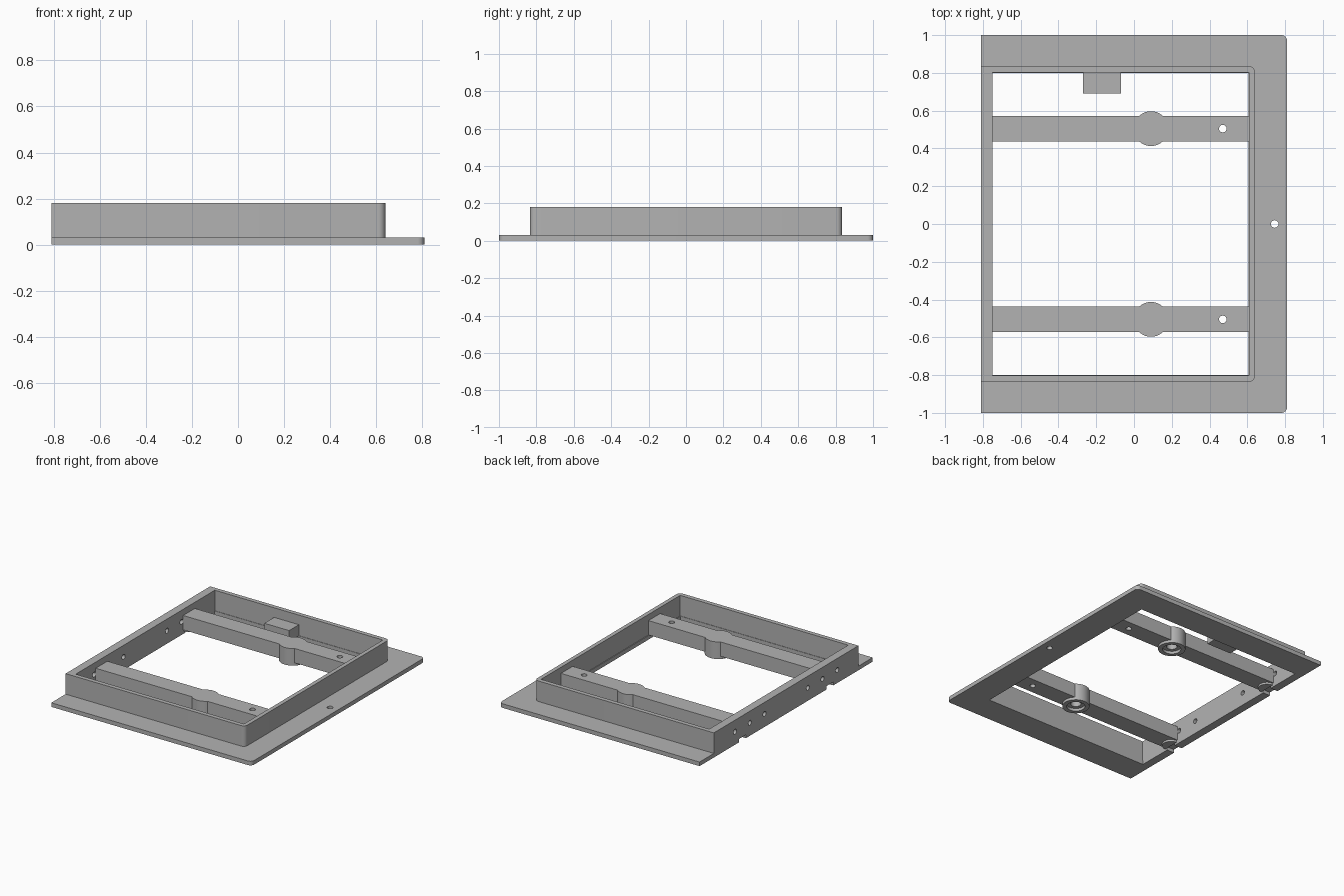
import bpy, bmesh, math

cube = bpy.data.objects.get("Cube")
if cube:
    bpy.data.objects.remove(cube, do_unlink=True)

grey = bpy.data.materials.new("plain_grey")
grey.use_nodes = True
colour = (0.45, 0.45, 0.45, 1)
grey.diffuse_color = colour
grey.node_tree.nodes["Principled BSDF"].inputs["Base Color"].default_value = colour


def prism(name, points, z0, z1):
    """Extrude a flat outline from z0 up to z1."""
    bm = bmesh.new()
    face = bm.faces.new([bm.verts.new((x, y, z0)) for x, y in points])
    top = bmesh.ops.extrude_face_region(bm, geom=[face])["geom"]
    bmesh.ops.translate(bm, vec=(0, 0, z1 - z0),
                        verts=[v for v in top if isinstance(v, bmesh.types.BMVert)])
    bmesh.ops.recalc_face_normals(bm, faces=bm.faces)
    mesh = bpy.data.meshes.new(name)
    bm.to_mesh(mesh)
    bm.free()
    mesh.materials.append(grey)
    obj = bpy.data.objects.new(name, mesh)
    bpy.context.collection.objects.link(obj)
    return obj


def arc(x, y, r, start, end, steps):
    return [(x + r * math.cos(math.radians(start + (end - start) * i / steps)),
             y + r * math.sin(math.radians(start + (end - start) * i / steps)))
            for i in range(steps + 1)]


def box(name, x0, x1, y0, y1, z0, z1):
    return prism(name, [(x0, y0), (x1, y0), (x1, y1), (x0, y1)], z0, z1)


def rounded(name, x0, x1, y, r, z0, z1):
    """Rectangle whose two +x corners are rounded."""
    pts = [(x0, -y)] + arc(x1 - r, -y + r, r, -90, 0, 6)
    pts += arc(x1 - r, y - r, r, 0, 90, 6) + [(x0, y)]
    return prism(name, pts, z0, z1)


def disc(name, x, y, r, z0, z1, steps=32):
    return prism(name, arc(x, y, r, 0, 360, steps)[:-1], z0, z1)


def combine(obj, others, operation="DIFFERENCE"):
    """Apply booleans and discard the helpers."""
    for other in others:
        other.hide_render = True
        mod = obj.modifiers.new("boolean", "BOOLEAN")
        mod.operation = operation
        mod.solver = "EXACT"
        mod.object = other
    bpy.context.view_layer.update()
    graph = bpy.context.evaluated_depsgraph_get()
    mesh = bpy.data.meshes.new_from_object(obj.evaluated_get(graph))
    obj.modifiers.clear()
    obj.data = mesh
    for other in others:
        bpy.data.objects.remove(other, do_unlink=True)


parts = []

# Flat flange with opening, screw hole and slots under the left edge
flange = rounded("flange", -0.81, 0.81, 1.0, 0.03, 0, 0.03)
cutters = [box("opening", -0.75, 0.605, -0.8, 0.8, -1, 1),
           disc("screw_hole", 0.745, 0, 0.02, -1, 1, 20)]
cutters += [box("slot", -0.9, -0.7, s * 0.505 - 0.04, s * 0.505 + 0.04, -1, 0.025)
            for s in (-1, 1)]
combine(flange, cutters)
parts.append(flange)

# Upright rim with a row of side holes
rim = rounded("rim", -0.81, 0.64, 0.835, 0.03, 0.03, 0.18)
cutters = [box("inside", -0.75, 0.61, -0.803, 0.803, -1, 1)]
for y in (-0.59, -0.42, -0.25, 0.25, 0.42, 0.59):
    hole = disc("side_hole", 0, 0, 0.018, -0.1, 0.1, 20)
    hole.rotation_euler.y = math.pi / 2
    hole.location = (-0.78, y, 0.095)
    cutters.append(hole)
combine(rim, cutters)
parts.append(rim)

# Two cross bars, each with a round boss bored from below
for label, y in (("front", -0.505), ("back", 0.505)):
    bar = box(label + "_cross_bar", -0.755, 0.615, y - 0.0675, y + 0.0675, 0.03, 0.135)
    combine(bar, [disc("boss", 0.09, y, 0.092, 0.01, 0.135, 40)], "UNION")
    combine(bar, [disc("counterbore", 0.09, y, 0.062, -0.1, 0.03),
                  disc("bore", 0.09, y, 0.035, -0.1, 0.08),
                  disc("pin_hole", 0.47, y, 0.02, -1, 1, 20)])
    parts.append(bar)
    # Half-round foot at the bar's end
    parts.append(prism(label + "_bar_foot", arc(-0.75, y, 0.06, -90, 90, 16), 0.015, 0.03))

# Small block on the inside of the back rim
parts.append(box("inner_block", -0.27, -0.07, 0.69, 0.81, 0.03, 0.11))

# Smooth curved walls, keep edges crisp
for obj in bpy.context.selected_objects:
    obj.select_set(False)
for obj in parts:
    obj.select_set(True)
bpy.context.view_layer.objects.active = parts[0]
bpy.ops.object.shade_smooth_by_angle(angle=math.radians(30))
